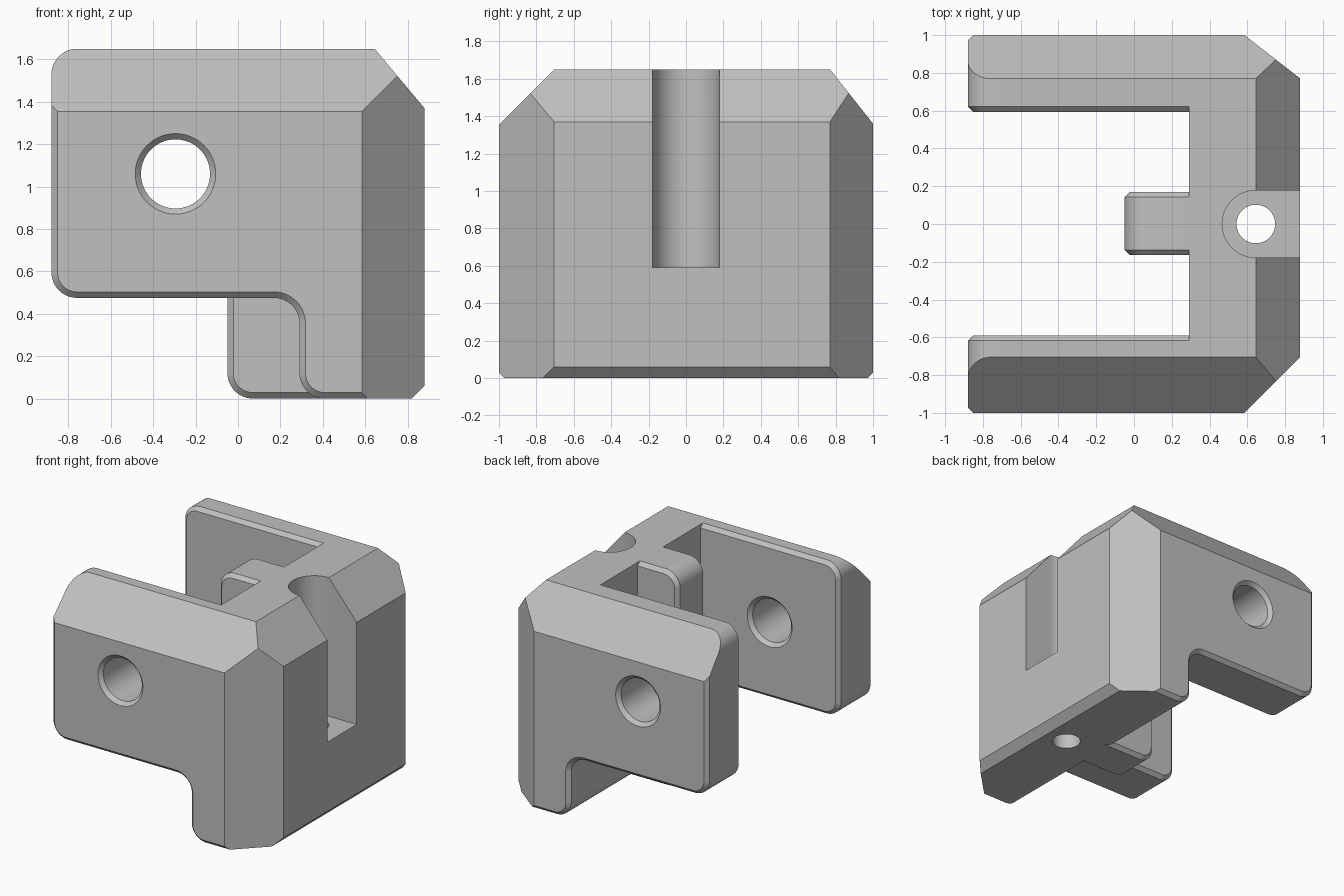
import bpy, bmesh, math
from mathutils import Vector

cube = bpy.data.objects.get("Cube")
if cube:
    bpy.data.objects.remove(cube, do_unlink=True)

HALF, TOP, WALL, R = 0.88, 1.65, 0.29, 0.12

grey = bpy.data.materials.new("plain grey")
grey.use_nodes = True
colour = (0.53, 0.53, 0.53, 1)
grey.diffuse_color = colour
grey.node_tree.nodes["Principled BSDF"].inputs["Base Color"].default_value = colour


def rounded(corners, steps=12):
    """Outline from (x, z, radius) corners, with arcs at right-angled corners."""
    out = []
    for i, (x, z, r) in enumerate(corners):
        p = Vector((x, z))
        if not r:
            out.append(p)
            continue
        a = (Vector(corners[i - 1][:2]) - p).normalized() * r
        b = (Vector(corners[(i + 1) % len(corners)][:2]) - p).normalized() * r
        for k in range(steps + 1):
            t = math.pi / 2 * k / steps
            out.append(p + a * (1 - math.sin(t)) + b * (1 - math.cos(t)))
    return out


def finish(bm, name):
    bmesh.ops.recalc_face_normals(bm, faces=bm.faces)
    mesh = bpy.data.meshes.new(name)
    bm.to_mesh(mesh)
    bm.free()
    mesh.materials.append(grey)
    obj = bpy.data.objects.new(name, mesh)
    bpy.context.collection.objects.link(obj)
    return obj


def slab(name, outline, y0, y1, chamfer=0):
    """Extrude an x-z outline along y and chamfer the rims of both caps."""
    bm = bmesh.new()
    cap = bm.faces.new([bm.verts.new((p.x, y0, p.y)) for p in outline])
    ext = bmesh.ops.extrude_face_region(bm, geom=[cap])["geom"]
    verts = [v for v in ext if isinstance(v, bmesh.types.BMVert)]
    bmesh.ops.translate(bm, verts=verts, vec=(0, y1 - y0, 0))
    bmesh.ops.recalc_face_normals(bm, faces=bm.faces)
    if chamfer:
        rim = [e for e in bm.edges if abs(e.verts[0].co.y - e.verts[1].co.y) < 1e-5]
        bmesh.ops.bevel(bm, geom=rim, offset=chamfer, segments=1, affect='EDGES')
    return finish(bm, name)


def lathe(name, stations, place, sides=64):
    """Closed round solid through (position, radius) stations along an axis."""
    bm = bmesh.new()
    rings = []
    for h, r in stations:
        angles = [math.tau * i / sides for i in range(sides)]
        rings.append([bm.verts.new(place(r * math.cos(a), r * math.sin(a), h)) for a in angles])
    for a, b in zip(rings, rings[1:]):
        for i in range(sides):
            j = (i + 1) % sides
            bm.faces.new((a[i], a[j], b[j], b[i]))
    bm.faces.new(rings[0])
    bm.faces.new(rings[-1])
    return finish(bm, name)


def combine(target, tool, operation):
    mod = target.modifiers.new("bool", 'BOOLEAN')
    mod.operation, mod.object, mod.solver = operation, tool, 'EXACT'
    bpy.context.view_layer.objects.active = target
    bpy.ops.object.modifier_apply(modifier=mod.name)
    bpy.data.objects.remove(tool, do_unlink=True)


# Side arms with their legs, the joining wall and the middle tab
arm = rounded([(-HALF, TOP, R), (-HALF, 0.475, R), (WALL, 0.475, R),
               (WALL, 0, R), (HALF, 0, 0), (HALF, TOP, 0)])
wall = rounded([(WALL, TOP, 0), (WALL, 0, R), (HALF, 0, 0), (HALF, TOP, 0)])
tab = rounded([(-0.05, TOP, R), (-0.05, 0, R), (0.5, 0, 0), (0.5, TOP, 0)])

body = slab("corner_bracket", wall, -0.85, 0.85)
combine(body, slab("front_arm", arm, -1, -0.59, 0.028), 'UNION')
combine(body, slab("back_arm", arm, 0.593, 1, 0.028), 'UNION')
combine(body, slab("middle_tab", tab, -0.165, 0.17, 0.028), 'UNION')

# Large corner chamfers: a point on each plane and its outward direction
chamfers = [
    ((0, -1, 1.355), (0, -1, 1)),
    ((0, 1, 1.36), (0, 0.29, 0.23)),
    ((HALF, 0, 1.37), (0.28, 0, 0.235)),
    ((HALF, -0.705, 0), (1, -1, 0)),
    ((HALF, 0.77, 0), (0.23, 0.295, 0)),
    ((HALF, 0, 0.06), (1, 0, -1)),
]
bm = bmesh.new()
bm.from_mesh(body.data)
for point, normal in chamfers:
    cut = bmesh.ops.bisect_plane(bm, geom=bm.verts[:] + bm.edges[:] + bm.faces[:], dist=1e-5,
                                 plane_co=point, plane_no=normal, clear_outer=True)
    bmesh.ops.holes_fill(bm, edges=[e for e in bm.edges if e.is_boundary], sides=0)
bmesh.ops.recalc_face_normals(bm, faces=bm.faces)
bm.to_mesh(body.data)
bm.free()

# Cross hole through both arms, countersunk on every face
half = [(0.56, 0.22), (0.617, 0.163), (0.973, 0.163), (1.03, 0.22)]
cross = [(-h, r) for h, r in reversed(half)] + half
combine(body, lathe("cross_hole", cross, lambda a, b, h: (a - 0.295, h, b + 1.06)), 'DIFFERENCE')

# Round-ended slot open to the side, with a screw hole through its floor
SX, SR, FLOOR = 0.645, 0.178, 0.59
bm = bmesh.new()
ring = [(SX - SR * math.sin(t), SR * math.cos(t))
        for t in (math.pi * k / 32 for k in range(33))] + [(1.2, -SR), (1.2, SR)]
face = bm.faces.new([bm.verts.new((x, y, FLOOR)) for x, y in ring])
ext = bmesh.ops.extrude_face_region(bm, geom=[face])["geom"]
bmesh.ops.translate(bm, verts=[v for v in ext if isinstance(v, bmesh.types.BMVert)], vec=(0, 0, 1.5))
combine(body, finish(bm, "side_slot"), 'DIFFERENCE')
combine(body, lathe("screw_hole", [(-0.2, 0.102), (0.8, 0.102)],
                    lambda a, b, h: (a + SX, b, h)), 'DIFFERENCE')

# Smooth rounds, crisp edges
bpy.ops.object.select_all(action='DESELECT')
body.select_set(True)
bpy.context.view_layer.objects.active = body
bpy.ops.object.shade_smooth_by_angle(angle=math.radians(25))
weighted = body.modifiers.new("weighted", 'WEIGHTED_NORMAL')
weighted.keep_sharp = True
